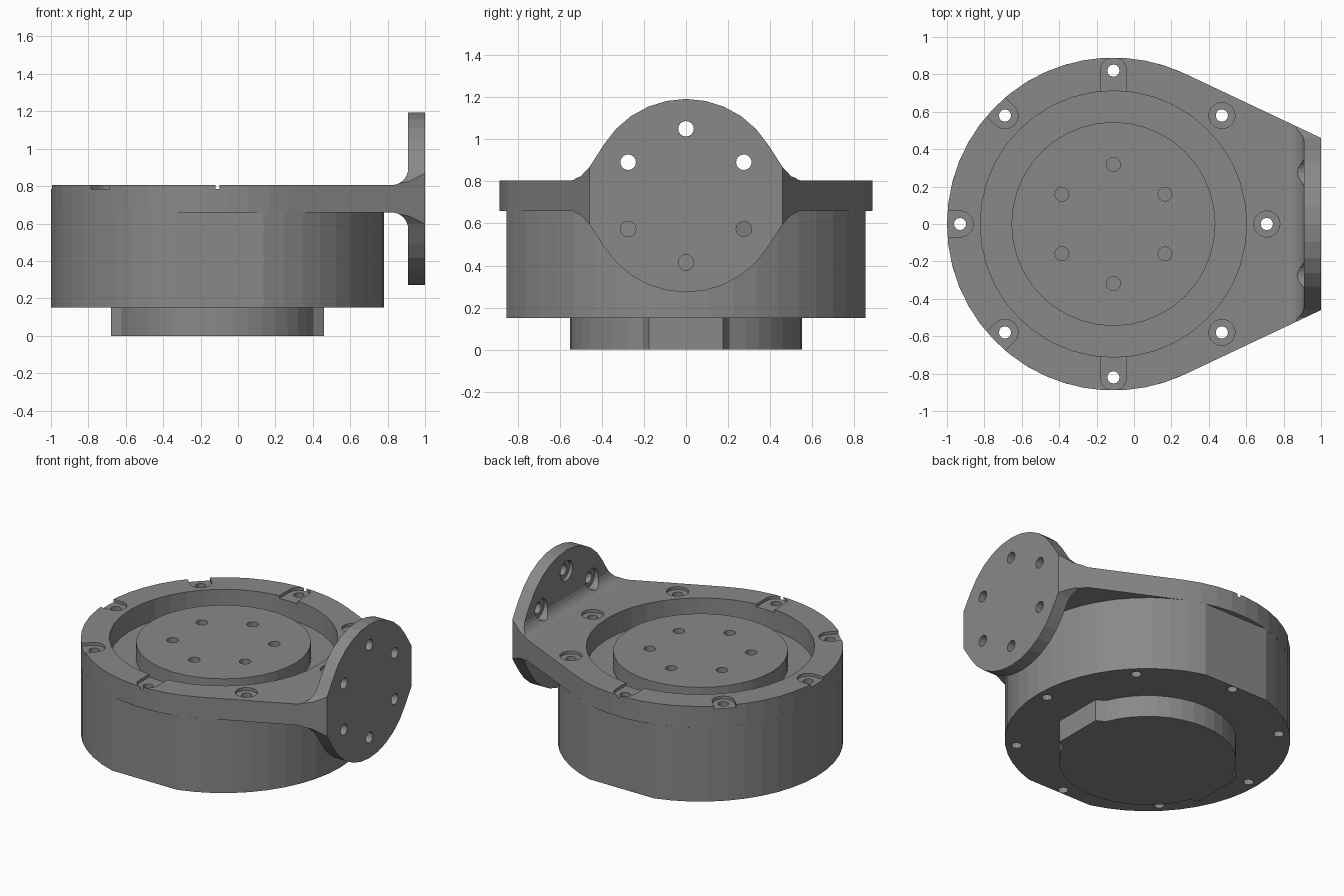
import bpy, bmesh
from math import sin, cos, pi, radians, atan2, acos, hypot

if "Cube" in bpy.data.objects:
    bpy.data.objects.remove(bpy.data.objects["Cube"])

CX, R = -0.11, 0.89           # body axis and radius
Z0, Z1, Z2 = 0.15, 0.66, 0.805  # body bottom, flange bottom, flange top
ZM = (Z1 + Z2) / 2            # height of the mounting disc centre

grey = bpy.data.materials.new("grey_metal")
grey.use_nodes = True
COLOUR = (0.25, 0.25, 0.25, 1)
grey.diffuse_color = COLOUR
grey.node_tree.nodes["Principled BSDF"].inputs["Base Color"].default_value = COLOUR


def arc(cx, cy, r, a0, a1, n):
    """n + 1 points from angle a0 to a1 in degrees."""
    return [(cx + r * cos(radians(a0 + (a1 - a0) * i / n)),
             cy + r * sin(radians(a0 + (a1 - a0) * i / n))) for i in range(n + 1)]


def circle(cx, cy, r, n):
    return arc(cx, cy, r, 0, 360, n)[:-1]


def prism(name, pts, axis, lo, hi):
    """Extrude a 2D outline along an axis."""
    place = {"x": lambda a, b, t: (t, a, b),
             "y": lambda a, b, t: (a, t, b),
             "z": lambda a, b, t: (a, b, t)}[axis]
    bm = bmesh.new()
    face = bm.faces.new([bm.verts.new(place(a, b, lo)) for a, b in pts])
    top = bmesh.ops.extrude_face_region(bm, geom=[face])["geom"]
    shift = place(0, 0, hi - lo)
    bmesh.ops.translate(bm, vec=shift, verts=[v for v in top if isinstance(v, bmesh.types.BMVert)])
    bmesh.ops.recalc_face_normals(bm, faces=bm.faces)
    mesh = bpy.data.meshes.new(name)
    bm.to_mesh(mesh)
    bm.free()
    mesh.materials.append(grey)
    ob = bpy.data.objects.new(name, mesh)
    bpy.context.collection.objects.link(ob)
    return ob


def combine(ob, tool, operation="DIFFERENCE"):
    """Apply a boolean and discard the tool."""
    mod = ob.modifiers.new("cut", "BOOLEAN")
    mod.operation, mod.object, mod.solver = operation, tool, "EXACT"
    graph = bpy.context.evaluated_depsgraph_get()
    result = bpy.data.meshes.new_from_object(ob.evaluated_get(graph))
    ob.modifiers.clear()
    ob.data = result
    bpy.data.objects.remove(tool)


def drill(ob, a, b, r, axis, lo, hi, n=16):
    combine(ob, prism("cutter", circle(a, b, r, n), axis, lo, hi))


# Flange bracket: side profile, plan outline and end outline intersected
fil, xp = 0.09, 0.91
upper = [(xp, 1.4)] + arc(xp - fil, Z2 + fil, fil, 0, -90, 6) + [(-1.2, Z2)]
lower = [(x, 2 * ZM - z) for x, z in reversed(upper)]
bracket = prism("flange_bracket", upper + lower + [(1, 2 * ZM - 1.4), (1, 1.4)], "y", -1.2, 1.2)

dx, dy = 1 - CX, 0.46
tangent = (atan2(dy, dx) + acos(R / hypot(dx, dy))) * 180 / pi
plan = arc(CX, 0, R, tangent, 360 - tangent, 32) + [(1, -dy), (1, dy)]
combine(bracket, prism("cutter", plan, "z", -1, 2), "INTERSECT")

quarter = [(1.1, Z2), (0.55, Z2), (0.5, 0.825), (0.46, 0.868)]
top = quarter + arc(0, ZM, 0.46, 32, 148, 10) + [(-y, z) for y, z in reversed(quarter)]
end = top + [(-y, 2 * ZM - z) for y, z in top]
combine(bracket, prism("cutter", end, "x", -2, 2), "INTERSECT")
drill(bracket, CX, 0, 0.712, "z", 0, 1.5, 40)

# Round body with two side flats
half = acos(0.855 / R) * 180 / pi
outline = arc(CX, 0, R, -90 + half, 90 - half, 20) + arc(CX, 0, R, 90 + half, 270 - half, 20)
body = prism("body", outline, "z", Z0, Z1)

# Ring of screw holes; some counterbores open inward or outward
for k in range(8):
    ang = k * 45
    x, y = CX + 0.82 * cos(radians(ang)), 0.82 * sin(radians(ang))
    drill(body, x, y, 0.033, "z", 0, 1, 12)
    drill(bracket, x, y, 0.033, "z", 0, 1, 12)
    seat = circle(x, y, 0.07, 20)
    if k in (2, 3, 4, 5, 6):
        out = ang + 180 if k in (2, 6) else ang
        ux, uy = 0.2 * cos(radians(out)), 0.2 * sin(radians(out))
        u = arc(x, y, 0.07, out + 90, out + 270, 10)
        seat = u + [(u[-1][0] + ux, u[-1][1] + uy), (u[0][0] + ux, u[0][1] + uy)]
    combine(bracket, prism("cutter", seat, "z", 0.785, 1))

# Mounting disc holes with counterbores on the inner face
for k in range(6):
    a = radians(30 + k * 60)
    y, z = 0.318 * cos(a), ZM + 0.318 * sin(a)
    drill(bracket, y, z, 0.037, "x", 0.8, 1.1)
    drill(bracket, y, z, 0.068, "x", 0.8, 0.935, 20)

# Output disc inside the recess with blind holes
hub = prism("output_disc", circle(CX, 0, 0.545, 40), "z", Z1 - 0.02, 0.775)
for k in range(6):
    a = radians(30 + k * 60)
    drill(hub, CX + 0.318 * cos(a), 0.318 * sin(a), 0.037, "z", 0.69, 1)

# Bottom boss with a lug on each end
lug = [(CX + 0.57, -0.175), (CX + 0.57, 0.175)]
side = lug + arc(CX, 0, 0.553, 22, 158, 16)
prism("bottom_boss", side + [(2 * CX - x, -y) for x, y in side], "z", 0, Z0)
